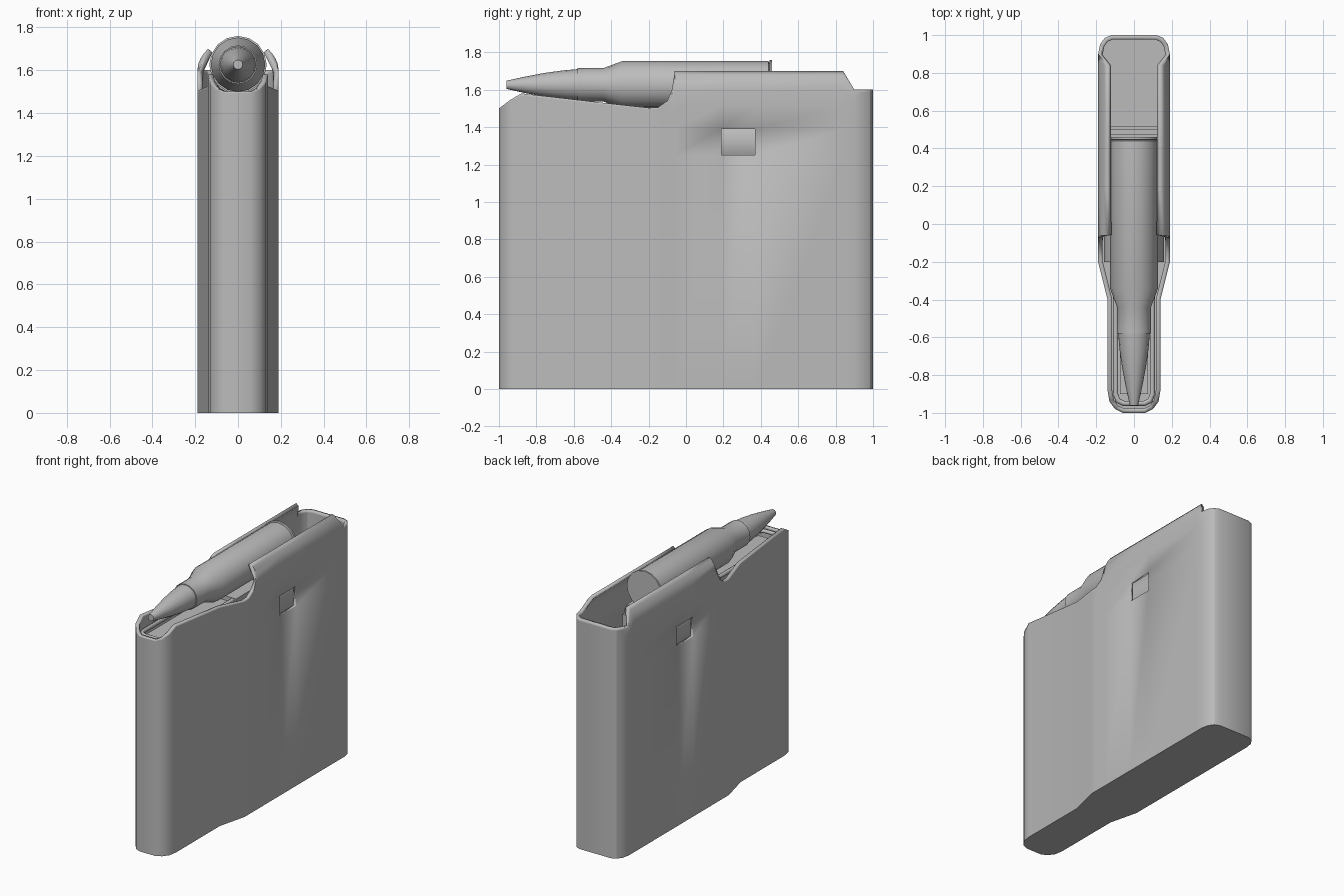
import bpy, bmesh, math

if "Cube" in bpy.data.objects:
    bpy.data.objects.remove(bpy.data.objects["Cube"])

grey = bpy.data.materials.new("metal_grey")
grey.diffuse_color = (0.5, 0.5, 0.5, 1)
grey.use_nodes = True
grey.node_tree.nodes["Principled BSDF"].inputs["Base Color"].default_value = grey.diffuse_color


def make(name, verts, faces, angle=30):
    me = bpy.data.meshes.new(name)
    me.from_pydata(verts, [], faces)
    bm = bmesh.new()
    bm.from_mesh(me)
    bmesh.ops.remove_doubles(bm, verts=bm.verts, dist=1e-5)
    bm.to_mesh(me)
    bm.free()
    me.materials.append(grey)
    ob = bpy.data.objects.new(name, me)
    bpy.context.collection.objects.link(ob)
    bpy.ops.object.select_all(action='DESELECT')
    bpy.context.view_layer.objects.active = ob
    ob.select_set(True)
    bpy.ops.object.shade_smooth_by_angle(angle=math.radians(angle))
    return ob


def loft(rings, caps=True):
    """Join equal-sized closed rings of points into a skin."""
    n = len(rings[0])
    verts = [p for r in rings for p in r]
    faces = [(k*n + i, k*n + (i+1) % n, (k+1)*n + (i+1) % n, (k+1)*n + i)
             for k in range(len(rings) - 1) for i in range(n)]
    if caps:
        faces += [tuple(reversed(range(n))),
                  tuple(range((len(rings)-1)*n, len(rings)*n))]
    return verts, faces


# Casing: plan outline of the right half as (x, y, wall top height)
half = [(0, -1, 1.5), (.06, -1, 1.5), (.1, -.98, 1.515), (.13, -.94, 1.545),
        (.14, -.88, 1.58), (.14, -.4, 1.525), (.19, -.2, 1.503),
        (.19, -.15, 1.505), (.19, -.1, 1.54), (.19, -.075, 1.6),
        (.19, -.06, 1.7), (.19, .19, 1.7), (.19, .37, 1.7), (.19, .84, 1.7),
        (.19, .9, 1.6), (.18, .95, 1.6), (.155, .985, 1.6), (.12, 1, 1.6),
        (0, 1, 1.6)]
loop = half + [(-x, y, t) for x, y, t in reversed(half[1:-1])]
n = len(loop)


def wall_point(x, y, z):
    curl = 5 * max(0, z - 1.6) ** 2          # feed lips bend inward
    return (x - math.copysign(curl, x), y, z)


rings = [[(x, y, z) for x, y, t in loop] for z in (0, 1.25, 1.39)]
for f in (.4, .68, .78, .86, .93, 1):
    rings.append([wall_point(x, y, 1.39 + (t - 1.39) * f) for x, y, t in loop])
verts, faces = loft(rings, caps=False)


def in_window(f):
    ys = [verts[i][1] for i in f]
    zs = [verts[i][2] for i in f]
    return min(ys) > .18 and max(ys) < .38 and min(zs) > 1.24 and max(zs) < 1.4


faces = [f for f in faces if not in_window(f)]
faces.append(tuple(reversed(range(n))))      # floor
casing = make("casing", verts, faces)
sol = casing.modifiers.new("wall", 'SOLIDIFY')
sol.thickness = .024
sol.offset = -1
sol.use_even_offset = True


# Cartridge: lathed profile along y as (y, radius)
def lathe(name, profile, zc, seg=16):
    rings = [[(r * math.sin(2*math.pi*i/seg), y, zc + r * math.cos(2*math.pi*i/seg))
              for i in range(seg)] for y, r in profile]
    v, f = loft(rings)
    ob = make(name, v, f)
    bm = bmesh.new()
    bm.from_mesh(ob.data)
    bmesh.ops.recalc_face_normals(bm, faces=bm.faces)
    bm.to_mesh(ob.data)
    bm.free()
    return ob


lathe("bullet", [(-.96, .022), (-.87, .042), (-.76, .063), (-.66, .077), (-.57, .085)], 1.626)
lathe("cartridge_case", [(-.58, .09), (-.44, .09), (-.34, .127), (.44, .127),
                         (.445, .118), (.448, .134), (.46, .134)], 1.626)

# Follower: rounded block under the cartridge with a stepped rear end
section = [(.125, 1.5), (.125, 1.42), (.145, 1.39), (.157, 1.35), (.16, 1.31),
           (.152, 1.26), (.13, 1.22)]
section = section + [(-x, z) for x, z in reversed(section)]


def extrude_y(name, sec, y0, y1, dz=0, sx=1):
    rs = [[(x*sx, y, z + dz) for x, z in reversed(sec)] for y in (y0, y1)]
    v, f = loft(rs)
    ob = make(name, v, f)
    bm = bmesh.new()
    bm.from_mesh(ob.data)
    bmesh.ops.recalc_face_normals(bm, faces=bm.faces)
    bm.to_mesh(ob.data)
    bm.free()


extrude_y("follower", section, -.2, .475)
for i, (y0, y1) in enumerate(((.475, .5), (.5, .52))):
    extrude_y(f"follower_step_{i+1}", [(.125, 1.48 - .03*i), (.125, 1.22),
                                       (-.125, 1.22), (-.125, 1.48 - .03*i)], y0, y1)
extrude_y("follower_nose", [(.075, 1.47), (.075, 1.42), (-.075, 1.42), (-.075, 1.47)],
          -.9, -.2)

# Front guide: bent U-shaped rod just inside the front wall
cu = bpy.data.curves.new("front_guide", 'CURVE')
cu.dimensions = '3D'
cu.bevel_depth = .014
cu.bevel_resolution = 2
cu.use_fill_caps = True
path = [(.098, -.2), (.098, -.9), (.085, -.935), (.055, -.95)]
path = path + [(-x, y) for x, y in reversed(path)]
sp = cu.splines.new('POLY')
sp.points.add(len(path) - 1)
for p, (x, y) in zip(sp.points, path):
    p.co = (x, y, 1.485, 1)
cu.materials.append(grey)
guide = bpy.data.objects.new("front_guide", cu)
bpy.context.collection.objects.link(guide)
